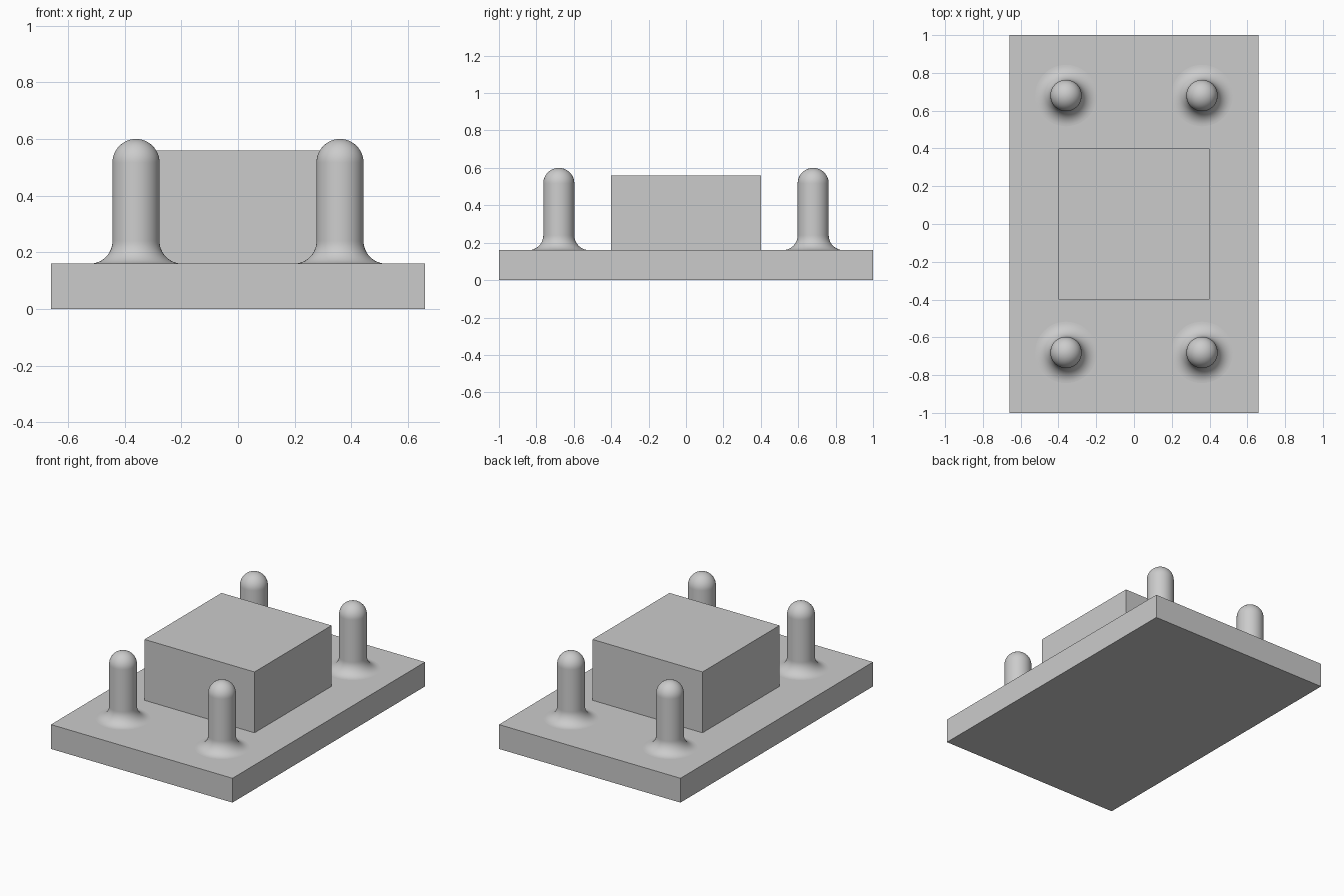
import bpy
import bmesh
from math import sin, cos, pi, radians
from mathutils import Matrix

cube = bpy.data.objects.get("Cube")
if cube:
    bpy.data.objects.remove(cube, do_unlink=True)

BASE_TOP = 0.16
POST_R = 0.083
FILLET = 0.08
POST_TOP = 0.60

grey = bpy.data.materials.new("plain grey")
grey.use_nodes = True
colour = (0.6, 0.6, 0.6, 1)
grey.diffuse_color = colour
grey.node_tree.nodes["Principled BSDF"].inputs["Base Color"].default_value = colour


def add_object(name, bm):
    mesh = bpy.data.meshes.new(name)
    bm.to_mesh(mesh)
    bm.free()
    mesh.materials.append(grey)
    obj = bpy.data.objects.new(name, mesh)
    bpy.context.collection.objects.link(obj)
    return obj


def add_box(name, sx, sy, z0, z1):
    bm = bmesh.new()
    bmesh.ops.create_cube(bm, size=1)
    bm.transform(Matrix.Translation((0, 0, (z0 + z1) / 2)) @ Matrix.Diagonal((sx, sy, z1 - z0, 1)))
    return add_object(name, bm)


def add_post(name, x, y):
    # Profile: concave foot fillet, straight shaft, hemispherical cap
    steps = 12
    angles = [i / steps * pi / 2 for i in range(steps + 1)]
    profile = [(POST_R + FILLET * (1 - sin(a)), BASE_TOP + FILLET * (1 - cos(a))) for a in angles]
    profile += [(POST_R * cos(a), POST_TOP - POST_R * (1 - sin(a))) for a in angles]
    bm = bmesh.new()
    verts = [bm.verts.new((r, 0, z)) for r, z in profile]
    edges = [bm.edges.new(pair) for pair in zip(verts, verts[1:])]
    bmesh.ops.spin(bm, geom=verts + edges, axis=(0, 0, 1), cent=(0, 0, 0),
                   angle=2 * pi, steps=48, use_duplicate=False)
    bmesh.ops.remove_doubles(bm, verts=bm.verts, dist=0.0001)
    bmesh.ops.recalc_face_normals(bm, faces=bm.faces)
    # The foot is open, so make sure the cap faces upwards
    top = max(bm.faces, key=lambda f: f.calc_center_median().z)
    if top.normal.z < 0:
        bmesh.ops.reverse_faces(bm, faces=bm.faces)
    post = add_object(name, bm)
    post.location = (x, y, 0)
    bpy.ops.object.select_all(action="DESELECT")
    post.select_set(True)
    bpy.context.view_layer.objects.active = post
    bpy.ops.object.shade_smooth_by_angle(angle=radians(40))


# Base slab and central block
add_box("base_plate", 1.32, 2.0, 0, BASE_TOP)
add_box("center_block", 0.8, 0.8, BASE_TOP, 0.56)

# Four corner posts
for side, x in (("left", 0.36), ("right", -0.36)):
    for end, y in (("front", -0.68), ("back", 0.68)):
        add_post(f"{end}_{side}_post", x, y)
